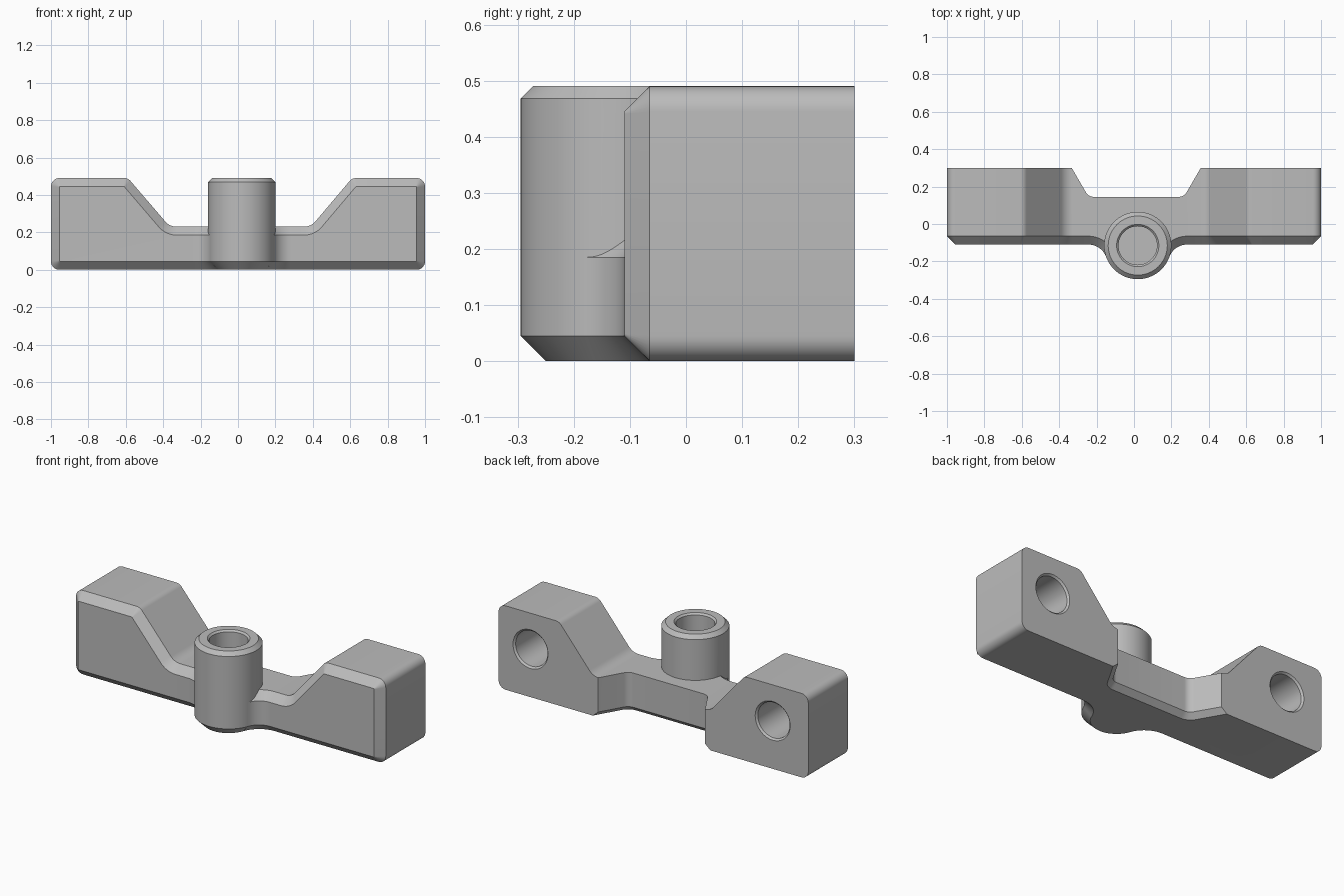
import bpy, bmesh, math
from mathutils import Vector

if "Cube" in bpy.data.objects:
    bpy.data.objects.remove(bpy.data.objects["Cube"])

grey = bpy.data.materials.new("plain grey")
grey.use_nodes = True
grey.diffuse_color = (0.5, 0.5, 0.5, 1)
grey.node_tree.nodes["Principled BSDF"].inputs["Base Color"].default_value = (0.5, 0.5, 0.5, 1)

CHAMFER = 0.045
FRONT = -0.11          # front plane of the arm
BOSS = Vector((0.02, -0.115))
BOSS_R = 0.18
MID = 0.012            # middle of the arm features


def outline(points, inset, convex, concave, steps=8):
    """Offset a counter-clockwise outline inwards and round its corners."""
    pts = [Vector(p) for p in points]
    n = len(pts)
    moved = []
    for i, p in enumerate(pts):
        a = (p - pts[i - 1]).normalized()
        b = (pts[(i + 1) % n] - p).normalized()
        na, nb = Vector((-a.y, a.x)), Vector((-b.y, b.x))
        moved.append(p + (na + nb) * inset / (1 + na.dot(nb)))
    result = []
    for i, p in enumerate(moved):
        u = (moved[i - 1] - p).normalized()
        v = (moved[(i + 1) % n] - p).normalized()
        turn = v.x * u.y - v.y * u.x
        r = max(convex - inset, 0.004) if turn > 0 else concave + inset
        half = u.angle(v) / 2
        c = p + (u + v).normalized() * r / math.sin(half)
        start = p + u * r / math.tan(half) - c
        end = p + v * r / math.tan(half) - c
        a0 = math.atan2(start.y, start.x)
        sweep = math.atan2(start.x * end.y - start.y * end.x, start.dot(end))
        for k in range(steps + 1):
            a = a0 + sweep * k / steps
            result.append(c + Vector((math.cos(a), math.sin(a))) * r)
    return result


def loft(name, rings):
    """Closed solid through rings with equal point counts."""
    bm = bmesh.new()
    loops = [[bm.verts.new(p) for p in ring] for ring in rings]
    n = len(loops[0])
    for lo, hi in zip(loops, loops[1:]):
        for i in range(n):
            j = (i + 1) % n
            bm.faces.new((lo[i], lo[j], hi[j], hi[i]))
    bm.faces.new(loops[0])
    bm.faces.new(loops[-1])
    bmesh.ops.recalc_face_normals(bm, faces=bm.faces)
    mesh = bpy.data.meshes.new(name)
    bm.to_mesh(mesh)
    bm.free()
    mesh.materials.append(grey)
    obj = bpy.data.objects.new(name, mesh)
    bpy.context.collection.objects.link(obj)
    return obj


def turned(name, origin, axis, profile, sides=64):
    """Round solid from (radius, distance) pairs along z or y."""
    rings = []
    for r, h in profile:
        ring = []
        for k in range(sides):
            a = math.tau * k / sides
            c, s = r * math.cos(a), r * math.sin(a)
            offset = Vector((c, s, h)) if axis == "z" else Vector((c, h, s))
            ring.append(Vector(origin) + offset)
        rings.append(ring)
    return loft(name, rings)


def combine(target, other, operation):
    mod = target.modifiers.new(operation.lower(), "BOOLEAN")
    mod.operation = operation
    mod.solver = "EXACT"
    mod.object = other
    bpy.context.view_layer.update()
    graph = bpy.context.evaluated_depsgraph_get()
    mesh = bpy.data.meshes.new_from_object(target.evaluated_get(graph))
    target.modifiers.clear()
    target.data = mesh
    bpy.data.objects.remove(other)


# Arm: two raised ends with a low middle, chamfered around the front
side = [(-1, 0), (1, 0), (1, 0.49), (0.61, 0.49), (0.39, 0.23),
        (-0.365, 0.23), (-0.588, 0.49), (-1, 0.49)]
bracket = loft("bracket", [
    [(p.x, y, p.y) for p in outline(side, inset, CHAMFER, 0.08)]
    for y, inset in ((0.3, 0), (FRONT + CHAMFER, 0), (FRONT, CHAMFER))])

# Notch in the back, flared at the bottom edge
notch = [(MID - 0.255, 0.145), (MID + 0.255, 0.145), (MID + 0.461, 0.5), (MID - 0.461, 0.5)]
combine(bracket, loft("notch_cutter", [
    [(p.x, p.y, z) for p in outline(notch, -flare, 0.05, 0.05)]
    for z, flare in ((-0.01, 0.04), (0.03, 0), (0.6, 0))]), "DIFFERENCE")


# Web: concave fillets joining the arm and the boss
def web_ring(z, inset, fillet=0.1, steps=14):
    dy = fillet + FRONT - BOSS.y
    dy = FRONT - fillet - BOSS.y
    dx = math.sqrt((BOSS_R + fillet) ** 2 - dy ** 2)
    end = math.atan2(-dy, dx)
    half = [(dx, 0.0)]
    for k in range(steps + 1):
        a = math.pi / 2 + (math.pi / 2 - end) * k / steps
        r = fillet + inset
        half.append((dx + r * math.cos(a), BOSS.y + dy + r * math.sin(a)))
    return ([(BOSS.x + x, y, z) for x, y in half]
            + [(BOSS.x - x, y, z) for x, y in reversed(half)])


combine(bracket, loft("web", [web_ring(0, CHAMFER), web_ring(CHAMFER, 0),
                              web_ring(0.185, 0), web_ring(0.23, CHAMFER)]), "UNION")

# Boss: upright round post with chamfered rims
combine(bracket, turned("boss", (*BOSS, 0), "z", [
    (BOSS_R - CHAMFER, 0), (BOSS_R, CHAMFER), (BOSS_R, 0.468), (BOSS_R - 0.022, 0.49)]), "UNION")

# Blind holes: one down the boss, one in the back of each end
combine(bracket, turned("boss_hole", (*BOSS, 0.49), "z", [
    (0.103, -0.34), (0.103, -0.01), (0.123, 0.01)]), "DIFFERENCE")
for sign in (-1, 1):
    combine(bracket, turned("end_hole", (MID + sign * 0.782, 0.3, 0.28), "y", [
        (0.103, -0.34), (0.103, -0.01), (0.123, 0.01)]), "DIFFERENCE")

bpy.ops.object.select_all(action="DESELECT")
bracket.select_set(True)
bpy.context.view_layer.objects.active = bracket
bpy.ops.object.shade_smooth_by_angle(angle=math.radians(30))
